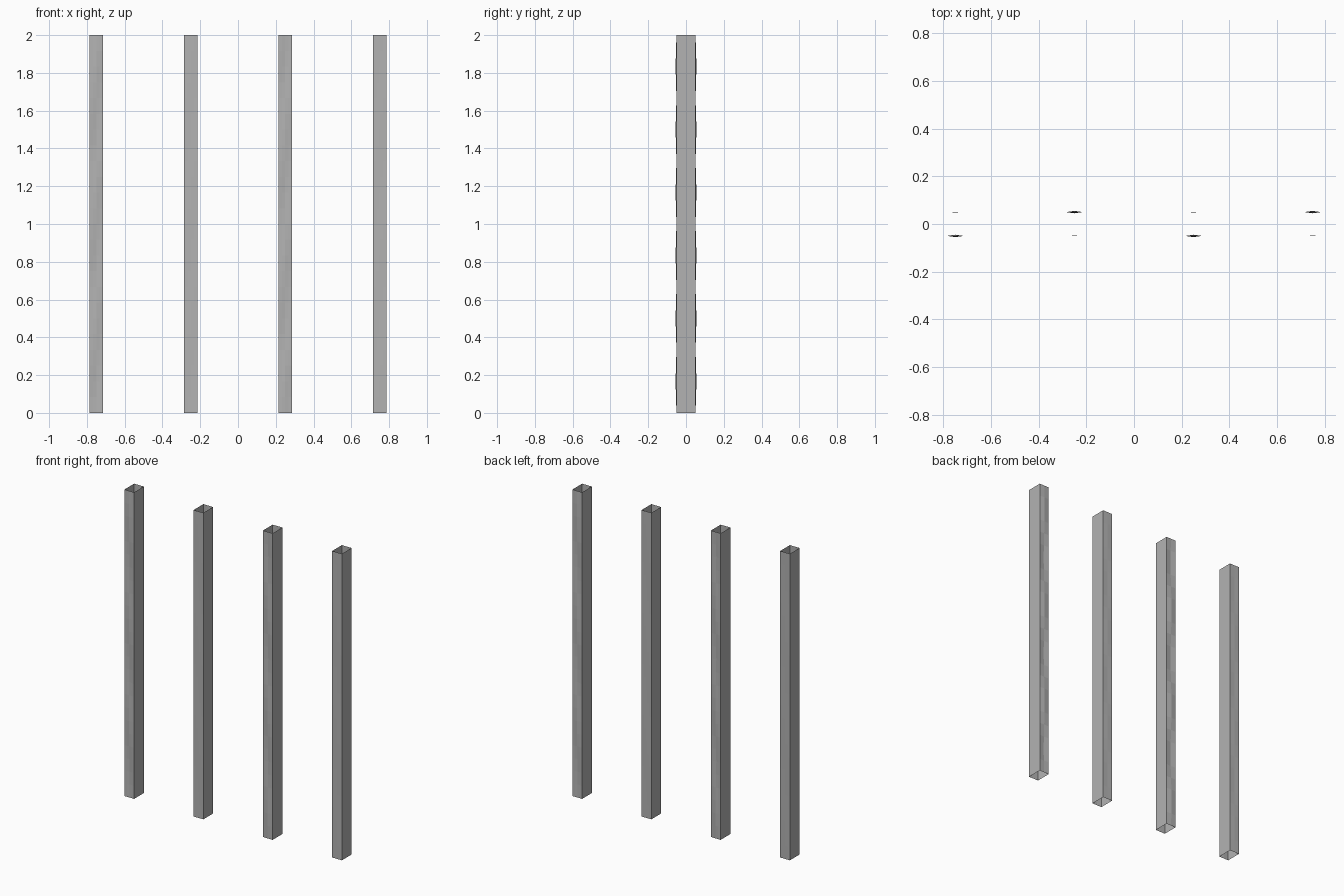
import bpy, bmesh, math

cube = bpy.data.objects.get("Cube")
if cube:
    bpy.data.objects.remove(cube, do_unlink=True)

grey = bpy.data.materials.new("plain_grey")
grey.use_nodes = True
colour = (0.45, 0.45, 0.45, 1)
grey.diffuse_color = colour
grey.node_tree.nodes["Principled BSDF"].inputs["Base Color"].default_value = colour

HALF_W, HALF_D, HEIGHT = 0.035, 0.05, 2.0
COLUMNS, ROWS = 4, 24


def panel(bm, start, end, amp, direction):
    """Upright wall between two corners, gently dented along its length."""
    grid = []
    for r in range(ROWS + 1):
        t = r / ROWS
        row = []
        for c in range(COLUMNS + 1):
            s = c / COLUMNS
            x = start[0] + (end[0] - start[0]) * s
            y = start[1] + (end[1] - start[1]) * s
            dent = amp * (1 - abs(2 * s - 1)) * math.sin(direction * 6 * math.pi * t)
            row.append(bm.verts.new((x, y + dent, t * HEIGHT)))
        grid.append(row)
    for low, high in zip(grid, grid[1:]):
        for c in range(COLUMNS):
            bm.faces.new((low[c], low[c + 1], high[c + 1], high[c]))


def tube(name, x, front_amp, back_amp, direction):
    """Thin rectangular tube, open at both ends."""
    bm = bmesh.new()
    corners = [(-HALF_W, -HALF_D), (HALF_W, -HALF_D), (HALF_W, HALF_D), (-HALF_W, HALF_D)]
    panel(bm, corners[0], corners[1], front_amp, direction)
    panel(bm, corners[2], corners[3], back_amp, direction)
    # Flat side walls
    for a, b in ((1, 2), (3, 0)):
        ring = [(*corners[a], 0), (*corners[b], 0), (*corners[b], HEIGHT), (*corners[a], HEIGHT)]
        bm.faces.new([bm.verts.new(p) for p in ring])
    bmesh.ops.remove_doubles(bm, verts=bm.verts, dist=0.0001)
    mesh = bpy.data.meshes.new(name)
    bm.to_mesh(mesh)
    bm.free()
    mesh.materials.append(grey)
    obj = bpy.data.objects.new(name, mesh)
    obj.location.x = x
    bpy.context.collection.objects.link(obj)


# Row of four posts, the stronger dents alternating front and back
names = ("outer_right_post", "inner_right_post", "inner_left_post", "outer_left_post")
for i, name in enumerate(names):
    strong_front = i % 2 == 0
    tube(name, -0.75 + 0.5 * i,
         0.005 if strong_front else 0.001,
         0.001 if strong_front else 0.005,
         1 if i < 2 else -1)
